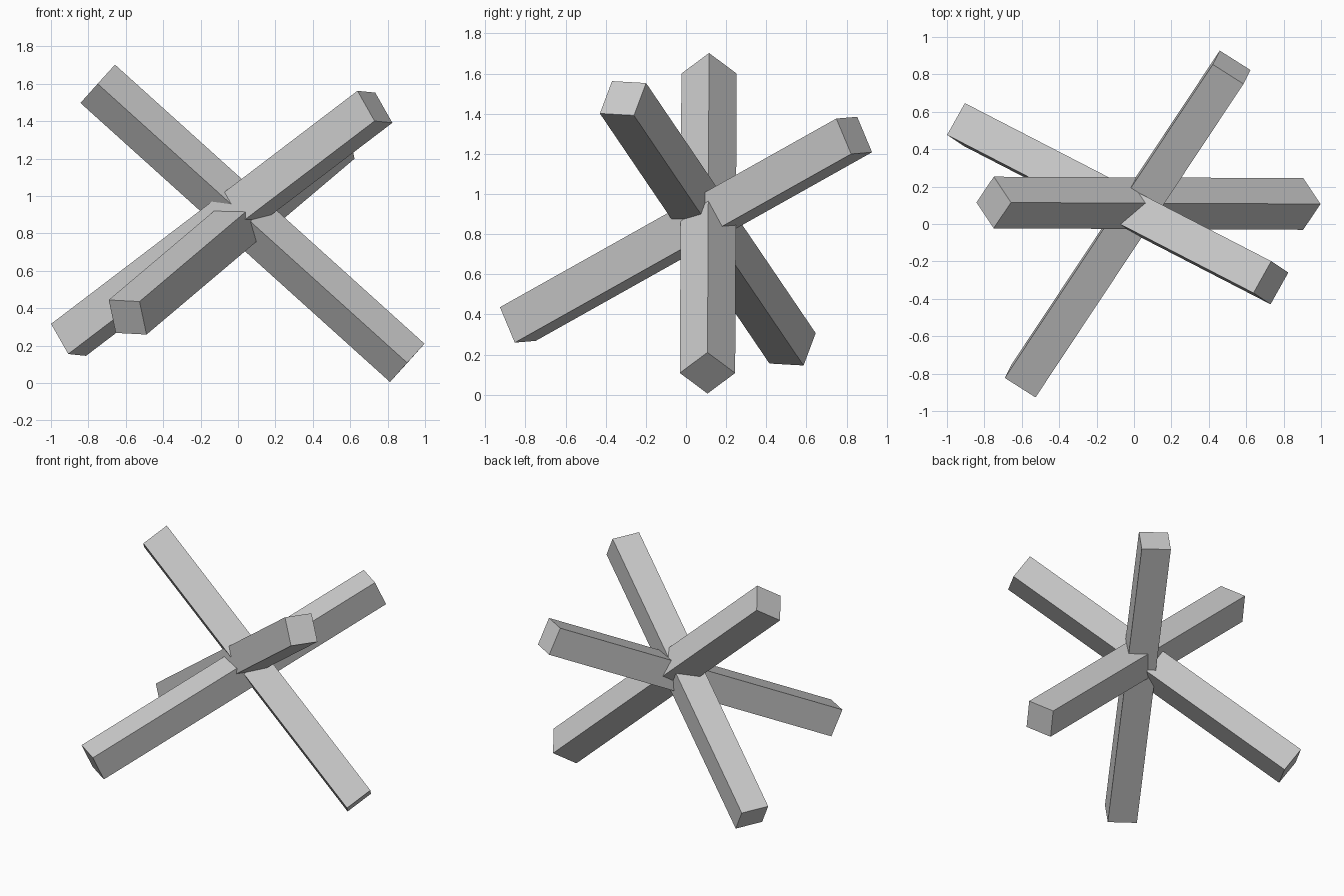
import bpy
from mathutils import Vector, Matrix

if "Cube" in bpy.data.objects:
    bpy.data.objects.remove(bpy.data.objects["Cube"])

SIDE = 0.195


def beam(name, start, end, across):
    """Square beam between two points; 'across' is the direction of one side."""
    start, end = Vector(start), Vector(end)
    axis = (end - start).normalized()
    u = Vector(across)
    u = (u - axis * u.dot(axis)).normalized()
    v = axis.cross(u)
    bpy.ops.mesh.primitive_cube_add(size=1)
    ob = bpy.context.object
    ob.name = name
    rot = Matrix((u, v, axis)).transposed().to_4x4()
    scale = Matrix.Diagonal((SIDE, SIDE, (end - start).length, 1))
    ob.data.transform(rot @ scale)
    ob.location = (start + end) / 2
    return ob


# three straight beams crossing near the middle
beam("side_beam", (0.905, 0.107, 0.108), (-0.75, 0.115, 1.6), (0.475, 0.707, 0.525))
beam("rear_beam", (-0.59, -0.838, 0.352), (0.522, 0.838, 1.292), (0.16, -0.105, -0.01))
beam("front_beam", (-0.906, 0.531, 0.231), (0.732, -0.314, 1.477), (0.095, 0.17, -0.01))
